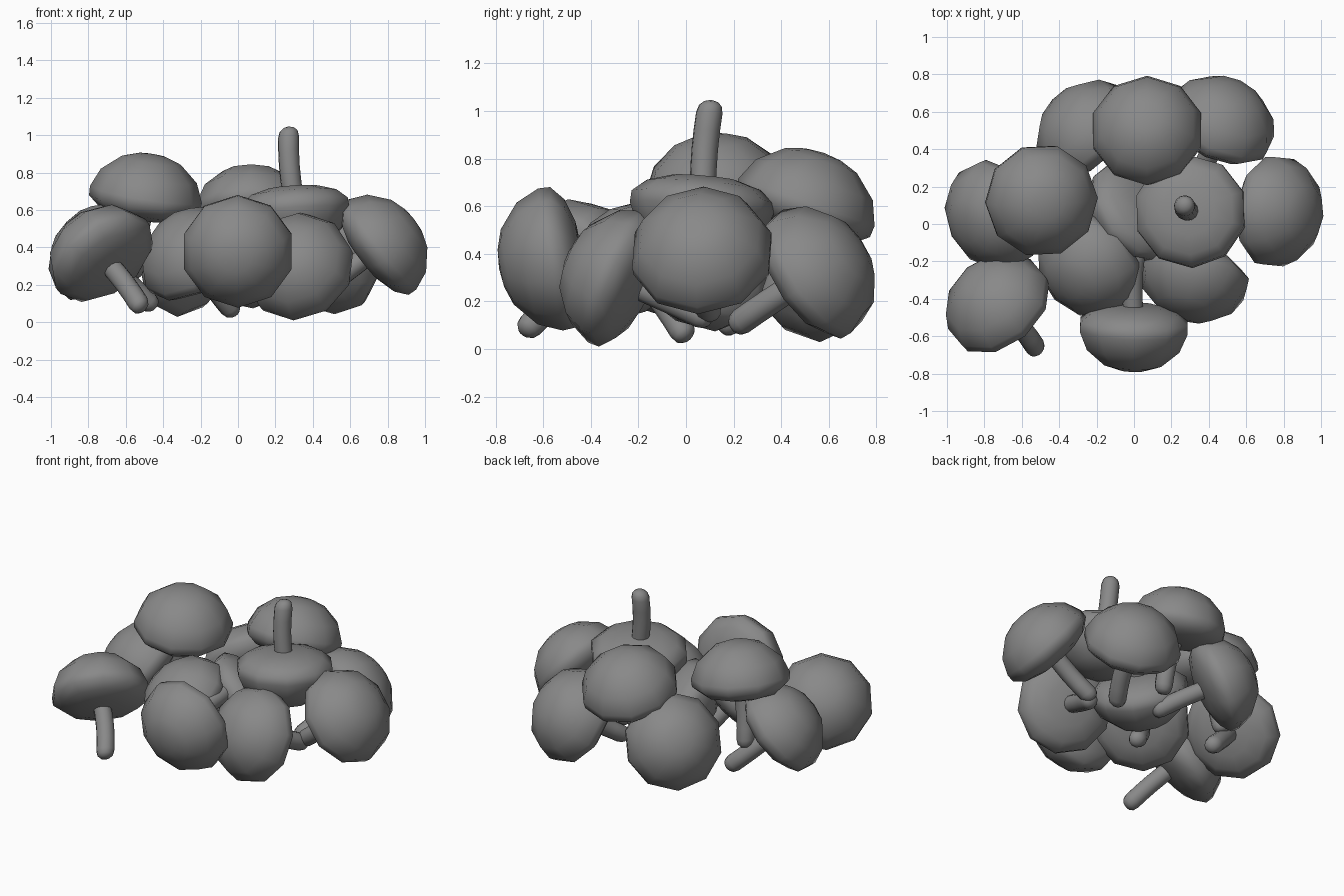
import bpy, bmesh, math
from mathutils import Vector, Matrix

cube = bpy.data.objects.get("Cube")
if cube:
    bpy.data.objects.remove(cube, do_unlink=True)

grey = bpy.data.materials.new("mushroom grey")
grey.use_nodes = True
grey.diffuse_color = (0.25, 0.25, 0.25, 1)
grey.node_tree.nodes["Principled BSDF"].inputs["Base Color"].default_value = (0.25, 0.25, 0.25, 1)

# Radius and height pairs, from the underside to the crown
CAP = [(0, -0.085), (0.14, -0.08), (0.24, -0.05), (0.3, 0.0), (0.303, 0.05),
       (0.26, 0.15), (0.16, 0.235), (0.08, 0.262), (0, 0.27)]
# Rounded tip up to the part hidden inside the cap
STEM = [(0, -0.41), (0.03, -0.402), (0.048, -0.385), (0.056, -0.355),
        (0.056, -0.28), (0.056, -0.2), (0.056, -0.12), (0.054, 0.0), (0, 0.0)]


def revolve(name, profile, sides, bend=0.0):
    """Turn a closed profile round z, then bend it sideways in the middle."""
    bm = bmesh.new()
    verts = [bm.verts.new((r, 0, z)) for r, z in profile]
    edges = [bm.edges.new(pair) for pair in zip(verts, verts[1:])]
    bmesh.ops.spin(bm, geom=verts + edges, cent=(0, 0, 0), axis=(0, 0, 1),
                   angle=2 * math.pi, steps=sides, use_merge=True)
    bmesh.ops.remove_doubles(bm, verts=bm.verts, dist=0.0005)
    bmesh.ops.recalc_face_normals(bm, faces=bm.faces)
    # Half a side's turn puts a corner at the top of the rim
    bmesh.ops.rotate(bm, verts=bm.verts, cent=(0, 0, 0),
                     matrix=Matrix.Rotation(math.pi / sides, 3, 'Z'))
    for v in bm.verts:
        v.co.x += bend * math.sin(math.pi * v.co.z / 0.41)
    mesh = bpy.data.meshes.new(name)
    bm.to_mesh(mesh)
    bm.free()
    mesh.materials.append(grey)
    obj = bpy.data.objects.new(name, mesh)
    bpy.context.collection.objects.link(obj)
    bpy.ops.object.select_all(action='DESELECT')
    bpy.context.view_layer.objects.active = obj
    obj.select_set(True)
    bpy.ops.object.shade_smooth_by_angle(angle=math.radians(60))
    return obj


def mushroom(name, rim_centre, crown_direction):
    turn = Vector(crown_direction).to_track_quat('Z', 'Y')
    for obj in (revolve(name + "_cap", CAP, 10),
                revolve(name + "_stem", STEM, 12, 0.015)):
        obj.rotation_mode = 'QUATERNION'
        obj.rotation_quaternion = turn
        obj.location = rim_centre


# Heap of mushrooms: rim centre and the way the crown points
mushroom("upturned", (0.30, 0.07, 0.64), (0.07, -0.09, -1))
mushroom("middle", (0.04, 0.09, 0.37), (-0.6, -0.48, -0.64))
mushroom("top_back", (0.07, 0.49, 0.57), (0, 0.33, 0.94))
mushroom("top_right", (-0.50, 0.13, 0.635), (0.15, -0.1, 0.96))
mushroom("front", (0.0, -0.52, 0.385), (-0.03, -0.98, -0.17))
mushroom("front_left", (0.33, -0.25, 0.285), (-0.25, -0.88, 0.4))
mushroom("front_right", (-0.71, -0.45, 0.335), (-0.49, 0.58, 0.66))
mushroom("inner_right", (-0.22, -0.20, 0.33), (-0.5, -0.5, 0.7))
mushroom("left", (0.73, 0.07, 0.385), (0.78, -0.08, 0.6))
mushroom("right", (-0.72, 0.06, 0.345), (-0.67, -0.33, 0.65))
mushroom("back_left", (0.45, 0.51, 0.30), (0.35, 0.75, 0.5))
mushroom("back_right", (-0.23, 0.475, 0.30), (-0.65, 0.6, 0.42))
